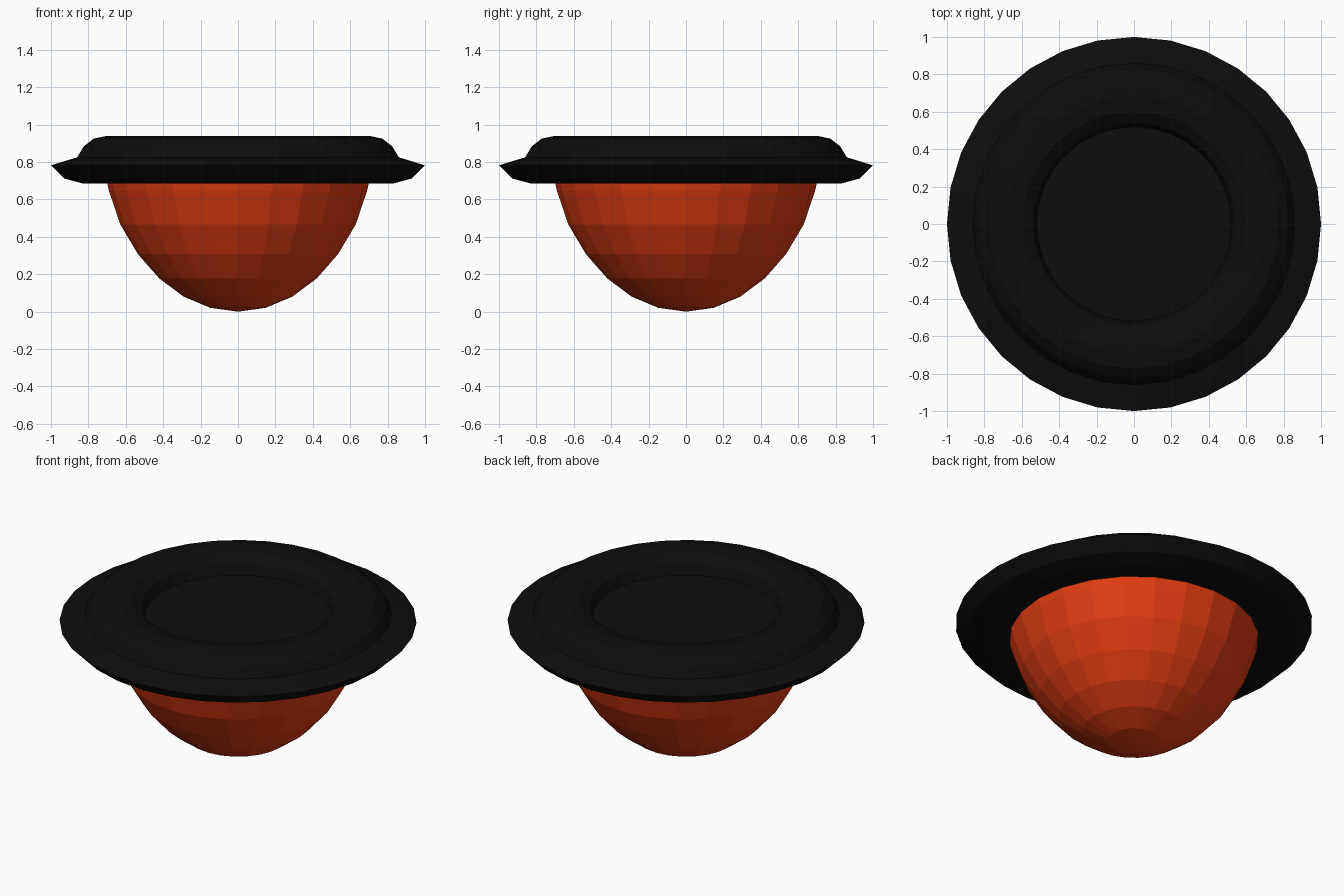
import bpy, bmesh
from math import cos, sin, pi, radians

if "Cube" in bpy.data.objects:
    bpy.data.objects.remove(bpy.data.objects["Cube"])


def material(name, color):
    m = bpy.data.materials.new(name)
    m.diffuse_color = color
    m.use_nodes = True
    m.node_tree.nodes["Principled BSDF"].inputs["Base Color"].default_value = m.diffuse_color
    return m


def lathe(name, profile, sides, mat):
    """Revolve (radius, z) points around z; radius 0 becomes a pole."""
    bm = bmesh.new()
    rings = []
    for r, z in profile:
        if r == 0:
            rings.append([bm.verts.new((0, 0, z))] * sides)
        else:
            rings.append([bm.verts.new((r * cos(2 * pi * i / sides),
                                        r * sin(2 * pi * i / sides), z))
                          for i in range(sides)])
    for a, b in zip(rings, rings[1:]):
        for i in range(sides):
            j = (i + 1) % sides
            quad = list(dict.fromkeys((a[i], a[j], b[j], b[i])))
            bm.faces.new(quad)
    bmesh.ops.recalc_face_normals(bm, faces=bm.faces)
    me = bpy.data.meshes.new(name)
    bm.to_mesh(me)
    bm.free()
    ob = bpy.data.objects.new(name, me)
    bpy.context.collection.objects.link(ob)
    me.materials.append(mat)
    return ob


orange = material("orange", (0.75, 0.045, 0.006, 1))
black = material("black", (0.004, 0.004, 0.004, 1))

# Rounded bowl, the lower part of a stretched sphere
bowl = [(0, 0.0)]
for k in range(1, 6):
    t = radians(11.25 * k)
    bowl.append((0.757 * sin(t), 1.05 * (1 - cos(t))))
bowl += [(0.69, 0.645), (0.70, 0.69), (0, 0.69)]
lathe("bowl", bowl, 24, orange)

# Brim with a raised rounded ring and a sunken centre disc
brim = [(0, 0.685), (0.83, 0.685), (0.93, 0.712), (1.0, 0.782), (0.86, 0.825)]
for k in (1, 2, 3):
    t = radians(30 * k)
    brim.append((0.70 + 0.145 * cos(t), 0.825 + 0.115 * sin(t)))
for k in (3, 2, 1, 0):
    t = radians(30 * k)
    brim.append((0.68 - 0.16 * cos(t), 0.825 + 0.115 * sin(t)))
brim.append((0, 0.825))
lathe("brim", brim, 32, black)
